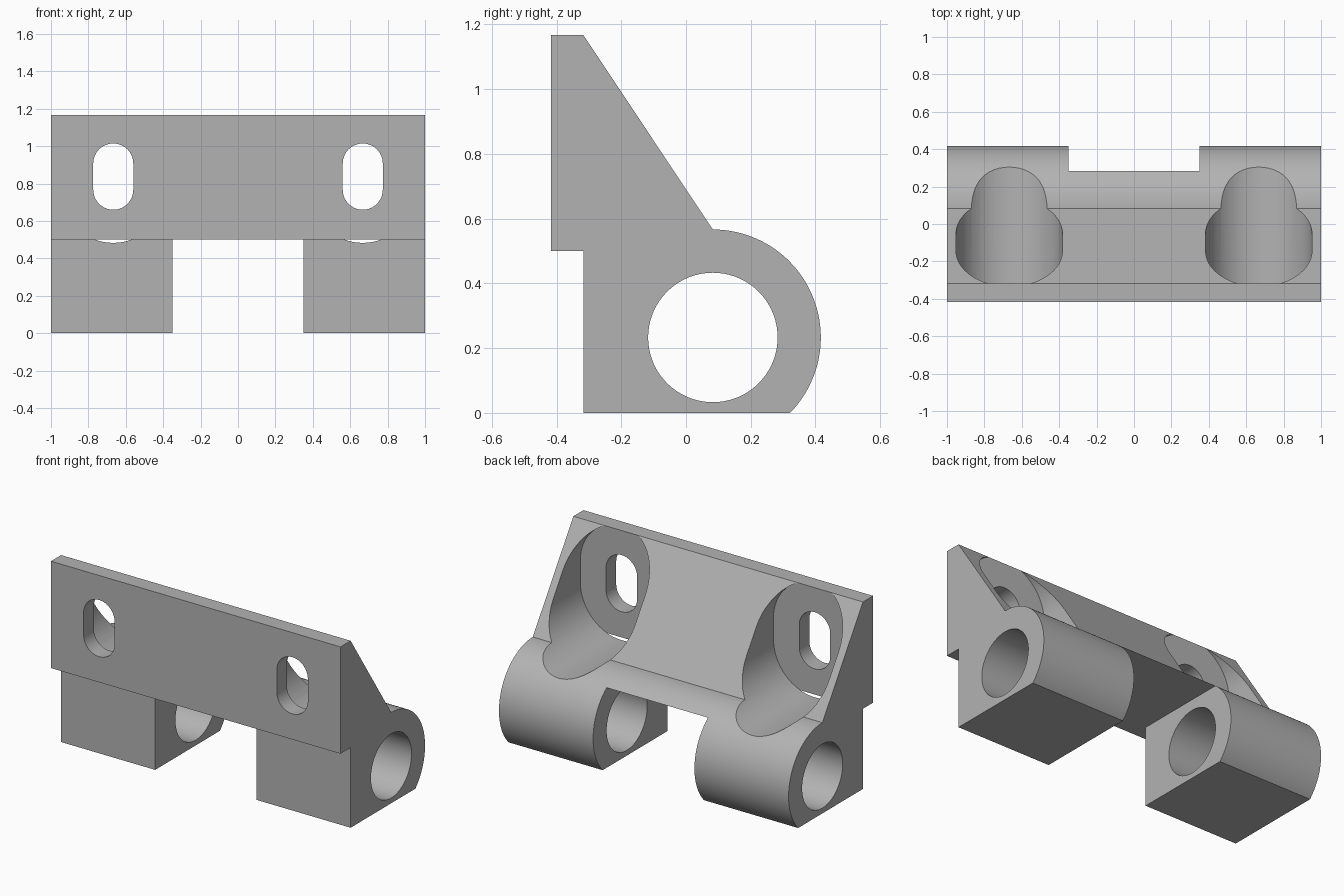
import bpy, bmesh, math
from mathutils import Vector

cube = bpy.data.objects.get("Cube")
if cube:
    bpy.data.objects.remove(cube, do_unlink=True)

STEP_Y, STEP_Z = -0.317, 0.5        # underside step of the mounting plate
BARREL = (0.083, 0.233)             # hinge axis in y, z
BARREL_R, BORE_R = 0.3335, 0.2
SLOT_X, SLOT_LOW, SLOT_HIGH = 0.667, 0.767, 0.907

grey = bpy.data.materials.new("grey metal")
grey.use_nodes = True
colour = (0.45, 0.45, 0.45, 1)
grey.diffuse_color = colour
grey.node_tree.nodes["Principled BSDF"].inputs["Base Color"].default_value = colour


def arc(cx, cy, r, start, end, steps):
    """Points on an arc, angles in degrees."""
    angles = [math.radians(start + (end - start) * i / steps) for i in range(steps + 1)]
    return [(cx + r * math.cos(a), cy + r * math.sin(a)) for a in angles]


def prism(name, points, offset):
    """Extrude a closed loop of 3D points along an offset."""
    bm = bmesh.new()
    face = bm.faces.new([bm.verts.new(p) for p in points])
    moved = bmesh.ops.extrude_face_region(bm, geom=[face])["geom"]
    bmesh.ops.translate(bm, vec=Vector(offset),
                        verts=[v for v in moved if isinstance(v, bmesh.types.BMVert)])
    bmesh.ops.recalc_face_normals(bm, faces=bm.faces)
    mesh = bpy.data.meshes.new(name)
    bm.to_mesh(mesh)
    bm.free()
    mesh.materials.append(grey)
    obj = bpy.data.objects.new(name, mesh)
    bpy.context.collection.objects.link(obj)
    return obj


def along_x(name, yz, x0, x1):
    return prism(name, [(x0, y, z) for y, z in yz], (x1 - x0, 0, 0))


def stadium(name, x, r, y0, y1):
    """Upright rounded slot running front to back."""
    loop = arc(x, SLOT_HIGH, r, 0, 180, 32) + arc(x, SLOT_LOW, r, 180, 360, 32)
    return prism(name, [(px, y0, pz) for px, pz in loop], (0, y1 - y0, 0))


# Bracket body: plate, sloped web and hinge barrel in one side profile
foot_angle = -math.degrees(math.asin(BARREL[1] / BARREL_R))
profile = [(-0.417, STEP_Z), (-0.417, 1.167), (STEP_Y, 1.167)]
profile += arc(*BARREL, BARREL_R, 90, foot_angle, 56)
profile += [(STEP_Y, 0), (STEP_Y, STEP_Z)]
bracket = along_x("hinge_bracket", profile, -1, 1)

# Cutters: hinge bore, gap between the knuckles, bolt slots and their pockets
gap = [(-0.6, -0.1), (0.6, -0.1), (0.6, STEP_Z), (-0.6, STEP_Z)]
cutters = [
    along_x("bore_cutter", arc(*BARREL, BORE_R, 0, 360, 72)[:-1], -1.1, 1.1),
    along_x("gap_cutter", gap, -0.35, 0.35),
]
for side in (-1, 1):
    cutters.append(stadium("pocket_cutter", side * SLOT_X, 0.2845, STEP_Y - 0.0002, 0.6))
    cutters.append(stadium("slot_cutter", side * SLOT_X, 0.107, -0.6, 0.1))

bpy.ops.object.select_all(action="DESELECT")
bracket.select_set(True)
bpy.context.view_layer.objects.active = bracket
for cutter in cutters:
    cutter.hide_render = True
    cut = bracket.modifiers.new(cutter.name, "BOOLEAN")
    cut.operation = "DIFFERENCE"
    cut.solver = "EXACT"
    cut.object = cutter
    bpy.ops.object.modifier_apply(modifier=cut.name)
    bpy.data.objects.remove(cutter, do_unlink=True)

bpy.ops.object.shade_smooth_by_angle(angle=math.radians(25))
